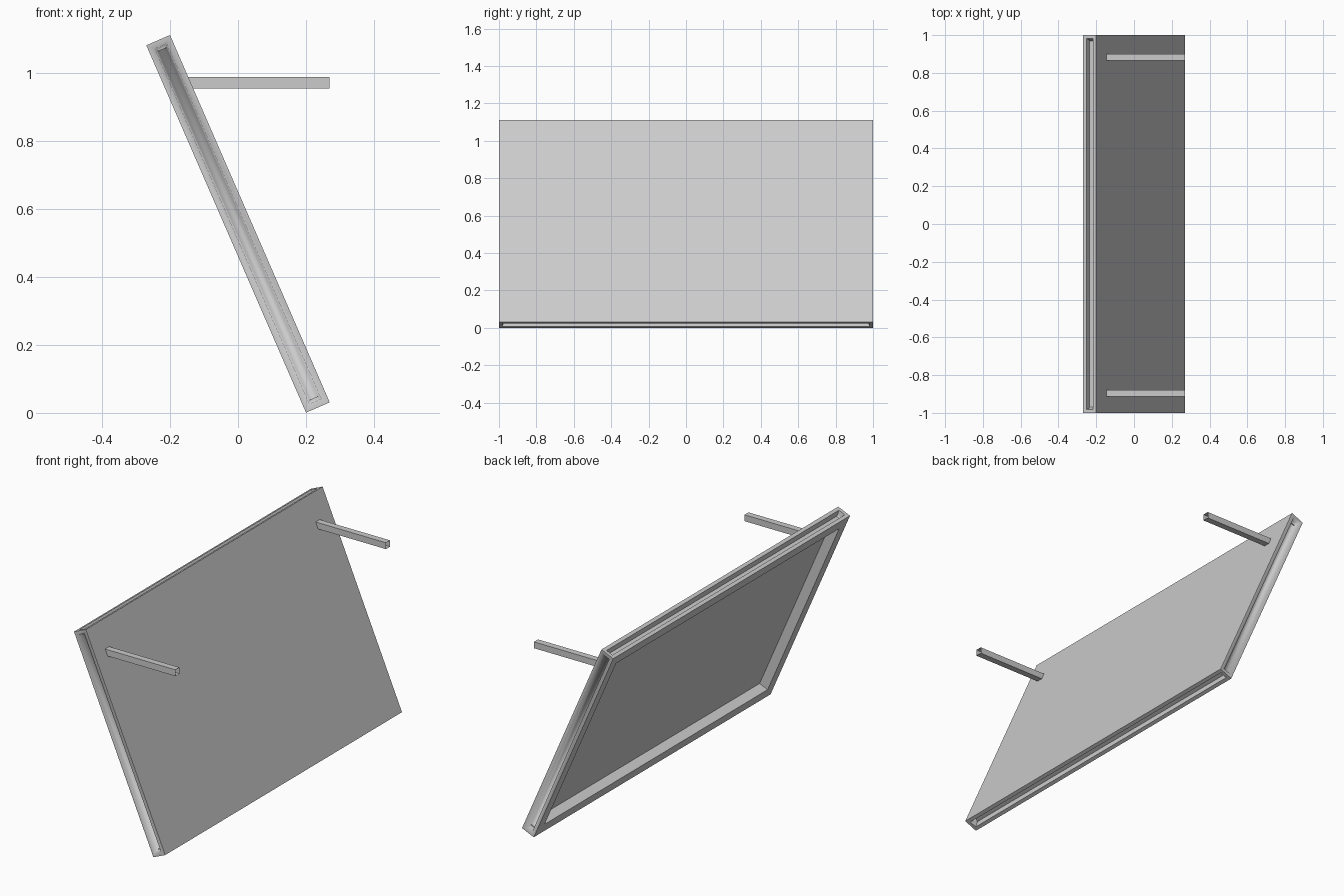
import bpy, bmesh, math
from mathutils import Matrix

old = bpy.data.objects.get("Cube")
if old:
    bpy.data.objects.remove(old, do_unlink=True)

grey = bpy.data.materials.new("plain grey")
grey.use_nodes = True
COLOUR = (0.6, 0.6, 0.6, 1)
grey.diffuse_color = COLOUR
grey.node_tree.nodes["Principled BSDF"].inputs["Base Color"].default_value = COLOUR

TILT = math.radians(23.5)
THICK, WIDTH, LENGTH = 0.076, 2.0, 1.178
MID_Z = 0.556


def box(size, centre=(0, 0, 0)):
    bm = bmesh.new()
    bmesh.ops.create_cube(bm, size=1, matrix=Matrix.Translation(centre) @ Matrix.Diagonal((*size, 1)))
    bm.normal_update()
    return bm


def finish(bm, name):
    mesh = bpy.data.meshes.new(name)
    bm.to_mesh(mesh)
    bm.free()
    mesh.materials.append(grey)
    obj = bpy.data.objects.new(name, mesh)
    bpy.context.collection.objects.link(obj)
    return obj


def sink(bm, face, border, taper, depth):
    """Inset a face and push it in; return the rim, walls and floor."""
    rim = bmesh.ops.inset_individual(bm, faces=[face], thickness=border, use_even_offset=True)["faces"]
    walls = bmesh.ops.inset_individual(bm, faces=[face], thickness=taper, depth=-depth,
                                       use_even_offset=True)["faces"]
    return rim + walls + [face]


# Tilted panel: grooved on all four edges, hollowed out on its underside
bm = box((THICK, WIDTH, LENGTH))
outer_edges = list(bm.edges)
for face in list(bm.faces):
    normal = face.normal.copy()
    if normal.x < -0.5:
        sink(bm, face, 0.058, 0.001, 0.051)
    elif abs(normal.x) < 0.5:
        parts = sink(bm, face, 0.019, 0.006, 0.03)
        if abs(normal.y) > 0.5:
            for part in parts:
                part.smooth = True
for edge in outer_edges:
    edge.smooth = False
panel = finish(bm, "panel")
panel.rotation_euler.y = -TILT
panel.location.z = MID_Z

# Two level support bars: open-ended sleeves mitred to the panel's slope
BAR, BAR_Z, BAR_END = 0.034, 0.971, 0.2695
for name, y in (("back_bar", 0.882), ("front_bar", -0.896)):
    bm = box((1, BAR, BAR), (BAR_END - 0.5, y, BAR_Z))
    ends = [f for f in bm.faces if abs(f.normal.x) > 0.5]
    bmesh.ops.delete(bm, geom=ends, context="FACES_ONLY")
    for v in bm.verts:
        if v.co.x < 0:
            surface = THICK / 2 / math.cos(TILT) - (v.co.z - MID_Z) * math.tan(TILT)
            v.co.x = surface - 0.004
    finish(bm, name)
